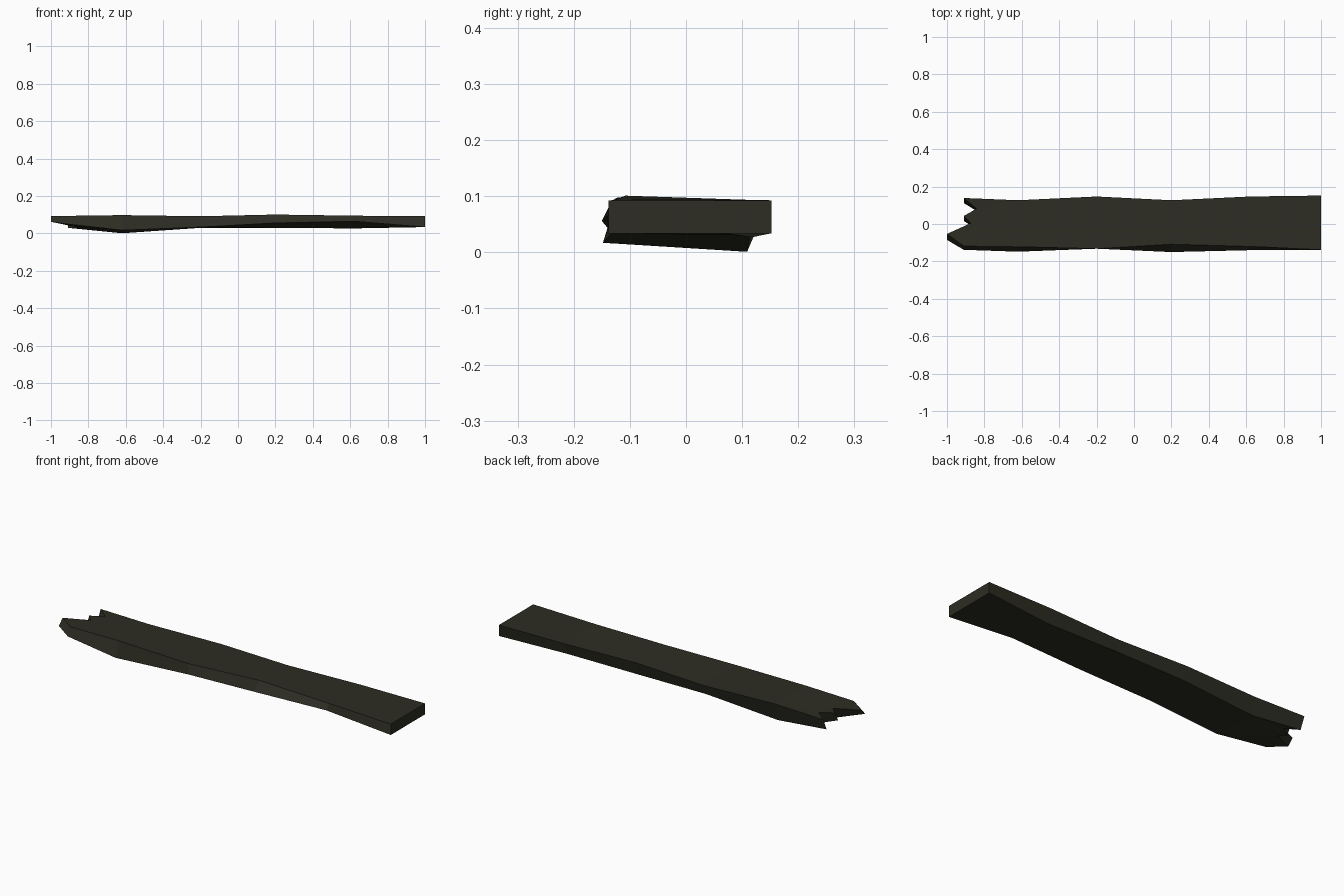
import bpy, bmesh

if "Cube" in bpy.data.objects:
    bpy.data.objects.remove(bpy.data.objects["Cube"])

# Dark weathered wood
mat = bpy.data.materials.new("dark_olive_wood")
mat.diffuse_color = (0.026, 0.026, 0.017, 1)
mat.use_nodes = True
mat.node_tree.nodes["Principled BSDF"].inputs["Base Color"].default_value = mat.diffuse_color

# Warped cross-sections: x, then (y, z) of top front, top back, bottom back, bottom front
SECTIONS = [
    (1.00, (-0.138, 0.092), (0.152, 0.092), (0.152, 0.034), (-0.138, 0.034)),
    (0.62, (-0.120, 0.095), (0.147, 0.093), (0.118, 0.027), (-0.140, 0.065)),
    (0.20, (-0.108, 0.101), (0.127, 0.093), (0.120, 0.030), (-0.150, 0.056)),
    (-0.20, (-0.132, 0.092), (0.147, 0.090), (0.115, 0.030), (-0.132, 0.034)),
    (-0.62, (-0.122, 0.098), (0.127, 0.093), (0.109, 0.001), (-0.148, 0.017)),
]
# Splintered end, front to back: x, top y, top z, bottom y, bottom z
SPLINTERS = [
    (-0.91, -0.118, 0.094, -0.138, 0.050),
    (-1.00, -0.053, 0.093, -0.085, 0.062),
    (-0.872, 0.005, 0.092, -0.008, 0.036),
    (-0.91, 0.043, 0.092, 0.016, 0.042),
    (-0.842, 0.082, 0.091, 0.070, 0.030),
    (-0.91, 0.139, 0.091, 0.112, 0.030),
]

bm = bmesh.new()
rings = [[bm.verts.new((x, y, z)) for y, z in pts] for x, *pts in SECTIONS]

# Sawn end and the four long sides
bm.faces.new(rings[0])
for a, b in zip(rings, rings[1:]):
    for i in range(4):
        j = (i + 1) % 4
        bm.faces.new((a[i], a[j], b[j], b[i]))

# Broken end: fan out into jagged splinters
tops = [bm.verts.new((x, ty, tz)) for x, ty, tz, by, bz in SPLINTERS]
bots = [bm.verts.new((x, by, bz)) for x, ty, tz, by, bz in SPLINTERS]
tf, tb, bb, bf = rings[-1]
bm.faces.new([tf, tb] + tops[::-1])
bm.faces.new([bf, bb] + bots[::-1])
bm.faces.new((tf, bf, bots[0], tops[0]))
bm.faces.new((tb, bb, bots[-1], tops[-1]))
for i in range(len(tops) - 1):
    bm.faces.new((tops[i], tops[i + 1], bots[i + 1], bots[i]))

bmesh.ops.recalc_face_normals(bm, faces=bm.faces[:])
bmesh.ops.triangulate(bm, faces=[f for f in bm.faces if len(f.verts) > 4])
mesh = bpy.data.meshes.new("broken_plank")
bm.to_mesh(mesh)
bm.free()
mesh.materials.append(mat)
plank = bpy.data.objects.new("broken_plank", mesh)
bpy.context.collection.objects.link(plank)
